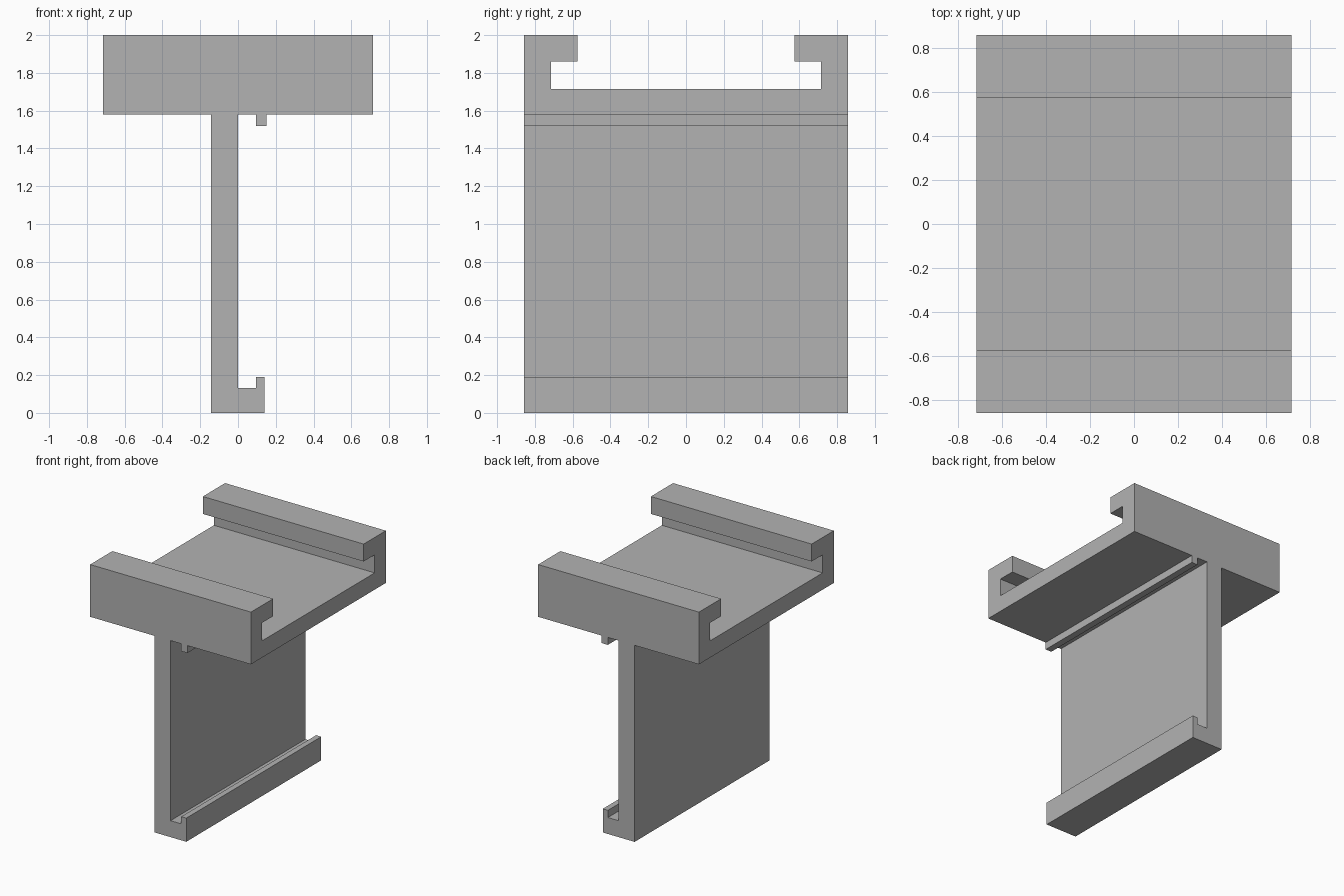
import bpy
import bmesh
from mathutils import Vector

if "Cube" in bpy.data.objects:
    bpy.data.objects.remove(bpy.data.objects["Cube"], do_unlink=True)

HALF_X, HALF_Y = 0.715, 0.857
TOP, DECK_BOTTOM = 2.0, 1.58

grey = bpy.data.materials.new("plain grey")
grey.use_nodes = True
colour = (0.448, 0.448, 0.448, 1)
grey.diffuse_color = colour
grey.node_tree.nodes["Principled BSDF"].inputs["Base Color"].default_value = colour


def extrude_profile(name, points, sweep):
    """Sweep a closed outline of 3D points along a vector into a solid."""
    bm = bmesh.new()
    face = bm.faces.new([bm.verts.new(p) for p in points])
    swept = bmesh.ops.extrude_face_region(bm, geom=[face])["geom"]
    verts = [v for v in swept if isinstance(v, bmesh.types.BMVert)]
    bmesh.ops.translate(bm, verts=verts, vec=Vector(sweep))
    bmesh.ops.recalc_face_normals(bm, faces=bm.faces)
    mesh = bpy.data.meshes.new(name)
    bm.to_mesh(mesh)
    bm.free()
    mesh.materials.append(grey)
    obj = bpy.data.objects.new(name, mesh)
    bpy.context.collection.objects.link(obj)
    return obj


# Channel with inward lips: half outline in y-z, mirrored to the other side
half = [(HALF_Y, DECK_BOTTOM), (HALF_Y, TOP), (0.575, TOP),
        (0.575, 1.86), (0.715, 1.86), (0.715, 1.715)]
outline = half + [(-y, z) for y, z in reversed(half)]
extrude_profile("top_channel", [(-HALF_X, y, z) for y, z in outline],
                (2 * HALF_X, 0, 0))

# Upright web with hooked foot, outline in x-z
web = [(-0.143, 0), (0.14, 0), (0.14, 0.19), (0.095, 0.19),
       (0.095, 0.132), (0, 0.132), (0, DECK_BOTTOM), (-0.143, DECK_BOTTOM)]
extrude_profile("web_and_foot", [(x, -HALF_Y, z) for x, z in web],
                (0, 2 * HALF_Y, 0))

# Retaining rib under the channel
rib = [(0.095, 1.52), (0.15, 1.52), (0.15, DECK_BOTTOM), (0.095, DECK_BOTTOM)]
extrude_profile("retaining_rib", [(x, -HALF_Y, z) for x, z in rib],
                (0, 2 * HALF_Y, 0))
